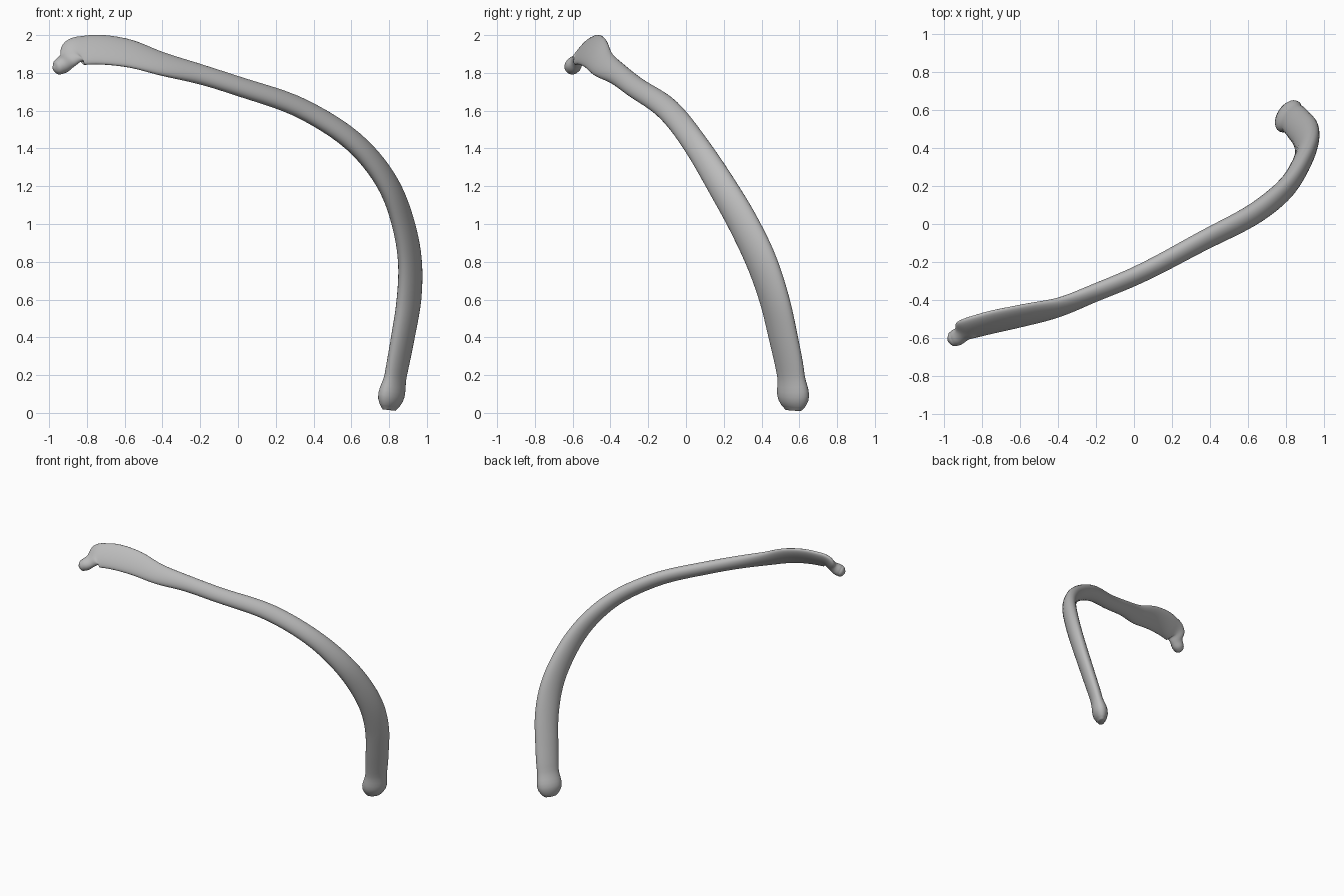
import bpy
import bmesh
from math import cos, sin, tau
from mathutils import Vector

cube = bpy.data.objects.get("Cube")
if cube:
    bpy.data.objects.remove(cube, do_unlink=True)

# Cross-sections from shaft end to head: centre x, y, z, broad width, thin width
SECTIONS = [
    (.80, .57, .015, .10, .05),
    (.803, .57, .04, .145, .085),
    (.835, .555, .2, .165, .09),
    (.873, .515, .4, .175, .095),
    (.905, .468, .6, .18, .1),
    (.91, .40, .8, .18, .1),
    (.875, .305, 1.0, .17, .1),
    (.80, .19, 1.2, .155, .1),
    (.65, .065, 1.4, .135, .1),
    (.36, -.09, 1.6, .125, .09),
    (0, -.277, 1.73, .115, .085),
    (-.2, -.36, 1.793, .12, .08),
    (-.4, -.44, 1.847, .15, .065),
    (-.6, -.485, 1.908, .185, .055),
    (-.8, -.53, 1.92, .185, .055),
    (-.865, -.55, 1.908, .17, .055),
    (-.9, -.575, 1.868, .105, .065),
    (-.94, -.6, 1.836, .088, .085),
    (-.967, -.61, 1.825, .06, .06),
    (-.978, -.614, 1.822, .02, .02),
]
SIDES, STEPS = 28, 6
SHAFT_BROAD = Vector((.55, .83, 0)).normalized()
HEAD_BROAD = Vector((0, .6, .8))


def spline(t):
    """Smooth interpolation of the section table at parameter t."""
    last = len(SECTIONS) - 1
    i = min(int(t), last - 1)
    u = t - i
    a, b, c, d = (SECTIONS[max(0, min(last, i + k))] for k in (-1, 0, 1, 2))
    # Scale end slopes to the segment length so uneven spacing stays smooth
    p = [Vector(s[:3]) for s in (a, b, c, d)]
    la, lb, lc = [max((p[k + 1] - p[k]).length, 1e-6) for k in range(3)]
    out = []
    for q0, q1, q2, q3 in zip(a, b, c, d):
        s0, s1, s2 = (q1 - q0) / la, (q2 - q1) / lb, (q3 - q2) / lc
        m1 = s1 * lb if i == 0 else (s0 * lb + s1 * la) / (la + lb) * lb
        m2 = s1 * lb if i == last - 1 else (s1 * lc + s2 * lb) / (lb + lc) * lb
        h = u * u * (3 - 2 * u)
        out.append(q1 + (q2 - q1) * h + m1 * u * (1 - u) ** 2 - m2 * u * u * (1 - u))
    return Vector(out[:3]), out[3], out[4]


def build_bone():
    bm = bmesh.new()
    count = (len(SECTIONS) - 1) * STEPS
    samples = [spline(k / STEPS) for k in range(count + 1)]
    rings = []
    for k, (centre, broad, thin) in enumerate(samples):
        tangent = samples[min(k + 1, count)][0] - samples[max(k - 1, 0)][0]
        tangent.normalize()
        # The flat side twists gradually from shaft to head
        twist = max(0, min(1, (k / STEPS - 4) / 7))
        wide = SHAFT_BROAD.slerp(HEAD_BROAD, twist)
        wide = (wide - tangent * wide.dot(tangent)).normalized()
        flat = tangent.cross(wide)
        ring = []
        for j in range(SIDES):
            angle = tau * j / SIDES
            ring.append(bm.verts.new(centre + wide * cos(angle) * broad / 2
                                     + flat * sin(angle) * thin / 2))
        rings.append(ring)
    for low, high in zip(rings, rings[1:]):
        for j in range(SIDES):
            n = (j + 1) % SIDES
            bm.faces.new((low[j], low[n], high[n], high[j]))
    bm.faces.new(rings[0])
    bm.faces.new(rings[-1])
    bmesh.ops.recalc_face_normals(bm, faces=bm.faces)
    mesh = bpy.data.meshes.new("rib_bone")
    bm.to_mesh(mesh)
    bm.free()
    obj = bpy.data.objects.new("rib_bone", mesh)
    bpy.context.collection.objects.link(obj)
    return obj


bone = build_bone()

# Single plain grey
grey = bpy.data.materials.new("bone_grey")
grey.use_nodes = True
colour = (.5, .5, .5, 1)
grey.diffuse_color = colour
grey.node_tree.nodes["Principled BSDF"].inputs["Base Color"].default_value = colour
bone.data.materials.append(grey)

bpy.ops.object.select_all(action="DESELECT")
bone.select_set(True)
bpy.context.view_layer.objects.active = bone
bpy.ops.object.shade_smooth_by_angle(angle=1.0)
